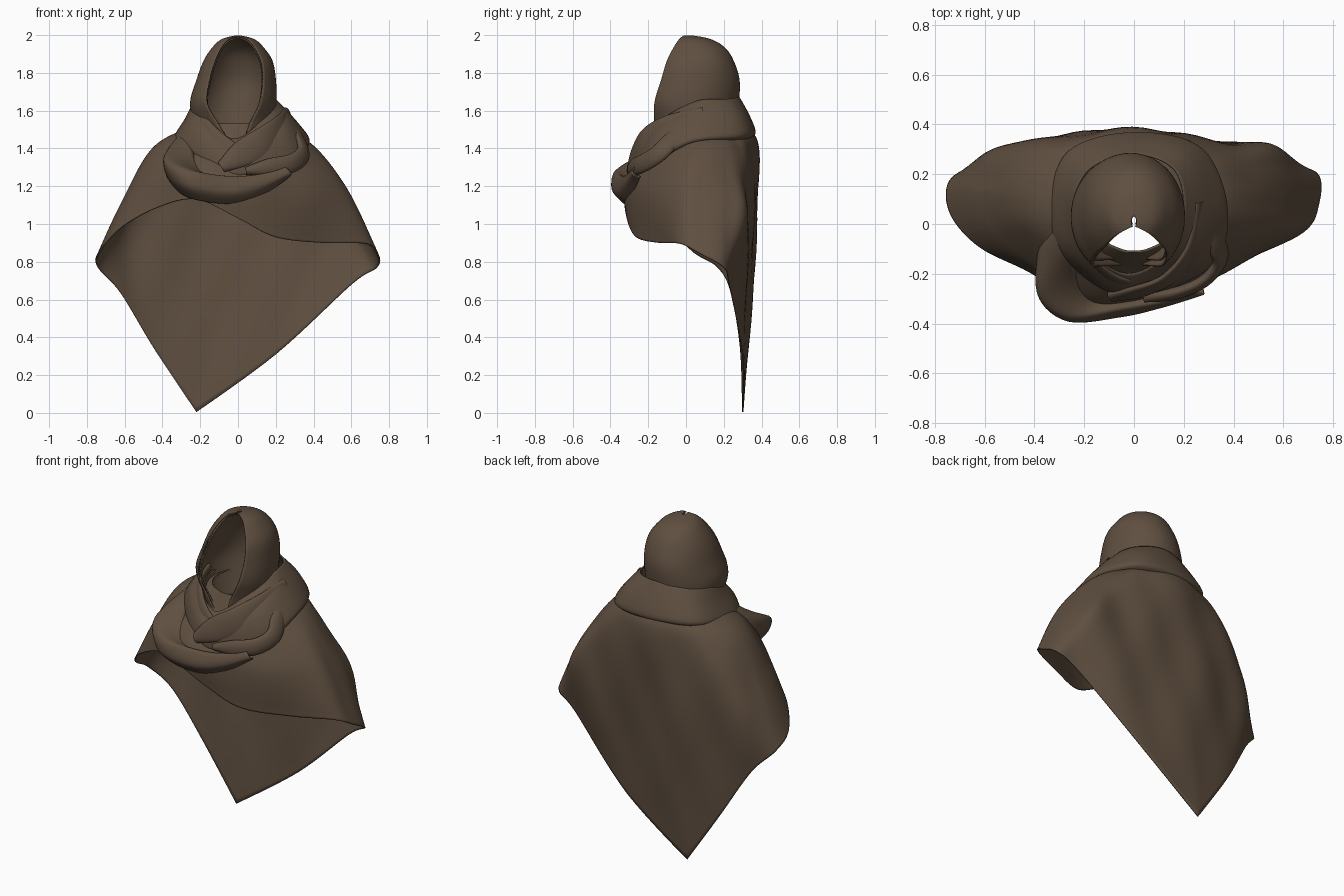
import bpy, bmesh, math
from mathutils import Vector

if "Cube" in bpy.data.objects:
    bpy.data.objects.remove(bpy.data.objects["Cube"])

cloth = bpy.data.materials.new("brown cloth")
cloth.diffuse_color = (0.115, 0.078, 0.051, 1)
cloth.use_nodes = True
cloth.node_tree.nodes["Principled BSDF"].inputs["Base Color"].default_value = cloth.diffuse_color


def spline(pts, steps, closed, sharp=()):
    """Smooth curve through pts; points listed in sharp stay as corners."""
    n = len(pts)

    def tangent(i):
        if i in sharp:
            return Vector((0, 0, 0))
        a, b = (i - 1, i + 1) if closed else (max(i - 1, 0), min(i + 1, n - 1))
        return (pts[b % n] - pts[a % n]) * 0.5

    out = []
    for i in range(n if closed else n - 1):
        j = (i + 1) % n
        m0, m1 = tangent(i), tangent(j)
        for k in range(steps):
            t = k / steps
            out.append(pts[i] * (2*t**3 - 3*t*t + 1) + m0 * (t**3 - 2*t*t + t)
                       + pts[j] * (3*t*t - 2*t**3) + m1 * (t**3 - t*t))
    if not closed:
        out.append(pts[-1].copy())
    return out


def loft(name, rings, closed=True, across=8, down=6, sharp=(), thick=0.012, warp=None):
    """Smooth cloth sheet through a stack of rings; sharp applies to the last ring."""
    rings = [[Vector(p) for p in r] for r in rings]
    lines = [spline(r, across, closed, sharp if r is rings[-1] else ()) for r in rings]
    cols = [spline([l[i] for l in lines], down, False) for i in range(len(lines[0]))]
    bm = bmesh.new()
    grid = [[bm.verts.new(warp(p, j / (len(c) - 1)) if warp else p)
             for j, p in enumerate(c)] for c in cols]
    n = len(grid)
    for i in range(n if closed else n - 1):
        a, b = grid[i], grid[(i + 1) % n]
        for j in range(len(a) - 1):
            bm.faces.new((a[j], a[j + 1], b[j + 1], b[j]))
    bmesh.ops.remove_doubles(bm, verts=bm.verts, dist=0.0004)
    bmesh.ops.recalc_face_normals(bm, faces=bm.faces)
    me = bpy.data.meshes.new(name)
    bm.to_mesh(me)
    bm.free()
    me.materials.append(cloth)
    ob = bpy.data.objects.new(name, me)
    bpy.context.collection.objects.link(ob)
    if thick:
        s = ob.modifiers.new("thickness", 'SOLIDIFY')
        s.thickness, s.offset = thick, 0
    bpy.context.view_layer.objects.active = ob
    ob.select_set(True)
    bpy.ops.object.shade_smooth_by_angle(angle=math.radians(50))
    ob.select_set(False)
    return ob


def strap(name, path, widths, depth):
    """Flattened roll of cloth that follows a path around the neck."""
    path = [Vector(p) for p in path]
    rings = []
    for i, p in enumerate(path):
        t = (path[min(i + 1, len(path) - 1)] - path[max(i - 1, 0)]).normalized()
        out = Vector((p.x, p.y - 0.1, 0.05)).normalized()
        side = t.cross(out).normalized()
        out = side.cross(t)
        rings.append([p + side * widths[i] * math.cos(a) + out * depth * math.sin(a)
                      for a in (k * math.tau / 10 for k in range(10))])
    loft(name, rings, across=3, thick=0)


# Cape: hem and chest rings run right side, front, left side, back
hem = [(.735, .2, .77), (.74, .08, .84), (.68, -.03, .895), (.45, -.14, .90), (.2, -.26, .93),
       (0, -.31, 1.03), (-.22, -.31, 1.13), (-.42, -.19, 1.09), (-.62, -.09, .98),
       (-.735, .04, .85), (-.74, .17, .77), (-.62, .24, .635), (-.44, .29, .335),
       (-.22, .30, .005), (.2, .30, .31), (.6, .23, .68)]
chest = [(.59, .22, 1.1), (.585, .09, 1.16), (.55, -.03, 1.19), (.38, -.17, 1.17),
         (.18, -.27, 1.2), (0, -.31, 1.22), (-.18, -.3, 1.26), (-.38, -.18, 1.26),
         (-.53, -.05, 1.2), (-.605, .07, 1.13), (-.61, .19, 1.08), (-.56, .3, 1.02),
         (-.38, .335, .95), (-.08, .365, .88), (.3, .33, .95), (.55, .32, 1.03)]


def oval(cx, cy, rx, ry, z):
    """Oval whose points line up with the chest ring."""
    out = []
    for x, y, _ in chest:
        a = math.atan2((y - .08) / .33, x / .58)
        out.append((cx + rx * math.cos(a), cy + ry * math.sin(a), z))
    return out


def ripples(p, s):
    """Soft, broad folds, strongest halfway down the back."""
    k = 0.009 * math.sin(math.pi * s) * (1 if p.y > .15 else .4)
    w = math.sin(p.x * 12 + p.z * 5) + .6 * math.sin(p.x * 19 - p.z * 8)
    return p + Vector((0, k * w, 0))


loft("cape", [oval(0, .08, .19, .19, 1.53), oval(-.02, .10, .42, .28, 1.41), chest, hem],
     across=8, down=14, sharp=(13,), thick=.008, warp=ripples)

# Hood: horseshoe levels (z, centre x, half width, front y, back y, half gap in degrees)
levels = [(1.40, 0, .18, -.16, .24, 8), (1.52, -.02, .205, -.165, .255, 22),
          (1.64, -.025, .225, -.165, .275, 38), (1.76, -.01, .207, -.13, .28, 43),
          (1.86, 0, .18, -.1, .25, 43), (1.93, 0, .135, -.065, .205, 42),
          (1.975, 0, .085, -.035, .13, 40), (1.995, 0, .01, -.01, .03, 30)]


def hood(name, grow, extra, shift):
    rings = []
    for z, cx, w, yf, yb, gap in levels:
        end = math.radians(180 - gap - extra)
        ry = (yb - yf) / (1 - math.cos(end))
        cy = yb - ry
        rings.append([(cx + w * grow * math.sin(a), cy + shift + ry * grow * math.cos(a),
                       z - (1 - grow) * .12)
                      for a in (end * (k / 8 - 1) for k in range(17))])
    loft(name, rings, closed=False, across=3, down=6, thick=0.008)


hood("hood", 1, 0, 0)
hood("hood_inner_layer", .92, 3, .008)

# Neck wrap: sloping collar, high at the back and dipping in front
loft("neck_wrap", [
    [(.2, .06, 1.65), (.15, -.1, 1.57), (-.02, -.2, 1.45), (-.19, -.1, 1.57),
     (-.245, .06, 1.62), (-.18, .22, 1.65), (0, .28, 1.67), (.16, .22, 1.66)],
    [(.28, .04, 1.57), (.24, -.16, 1.48), (-.02, -.27, 1.37), (-.23, -.14, 1.5),
     (-.28, .06, 1.55), (-.22, .26, 1.57), (0, .33, 1.58), (.22, .27, 1.58)],
    [(.37, .04, 1.46), (.29, -.18, 1.36), (-.03, -.29, 1.27), (-.27, -.14, 1.42),
     (-.33, .06, 1.47), (-.26, .29, 1.49), (0, .365, 1.49), (.27, .3, 1.48)],
    [(.36, .04, 1.43), (.28, -.17, 1.32), (-.03, -.27, 1.25), (-.27, -.12, 1.39),
     (-.33, .06, 1.44), (-.26, .27, 1.46), (0, .345, 1.46), (.27, .28, 1.45)]],
    thick=.008)

# Front cowl: open loop of cloth sagging at the left of the chest
loft("front_cowl", [
    [(-.2, .06, 1.56), (-.24, -.08, 1.48), (-.23, -.2, 1.35), (-.15, -.28, 1.25),
     (-.03, -.3, 1.21), (.12, -.27, 1.24), (.24, -.24, 1.28)],
    [(-.24, .08, 1.53), (-.35, -.1, 1.42), (-.37, -.28, 1.34), (-.25, -.37, 1.28),
     (-.05, -.34, 1.25), (.12, -.31, 1.26), (.25, -.27, 1.3)],
    [(-.28, .08, 1.47), (-.38, -.1, 1.34), (-.37, -.28, 1.26), (-.26, -.385, 1.2),
     (-.05, -.37, 1.17), (.12, -.33, 1.2), (.28, -.28, 1.27)],
    [(-.3, .08, 1.42), (-.37, -.1, 1.27), (-.32, -.25, 1.18), (-.22, -.33, 1.13),
     (-.03, -.32, 1.11), (.12, -.29, 1.15), (.27, -.24, 1.25)]],
    closed=False, thick=.008)

# Crossing bands at the throat and the rolled end at the right
strap("left_band", [(-.23, .04, 1.58), (-.2, -.1, 1.53), (-.11, -.2, 1.44),
                    (0, -.24, 1.36), (.1, -.25, 1.31)], [.03, .05, .05, .05, .03], .018)
strap("right_band", [(.26, .1, 1.57), (.24, -.08, 1.51), (.15, -.21, 1.44),
                     (.02, -.27, 1.37), (-.09, -.29, 1.3)], [.05, .075, .08, .07, .03], .022)
strap("rolled_end", [(.04, -.29, 1.28), (.16, -.28, 1.3), (.28, -.23, 1.32), (.345, -.15, 1.37),
                     (.33, -.08, 1.44), (.29, -.02, 1.5)], [.02, .045, .05, .05, .05, .03], .025)
